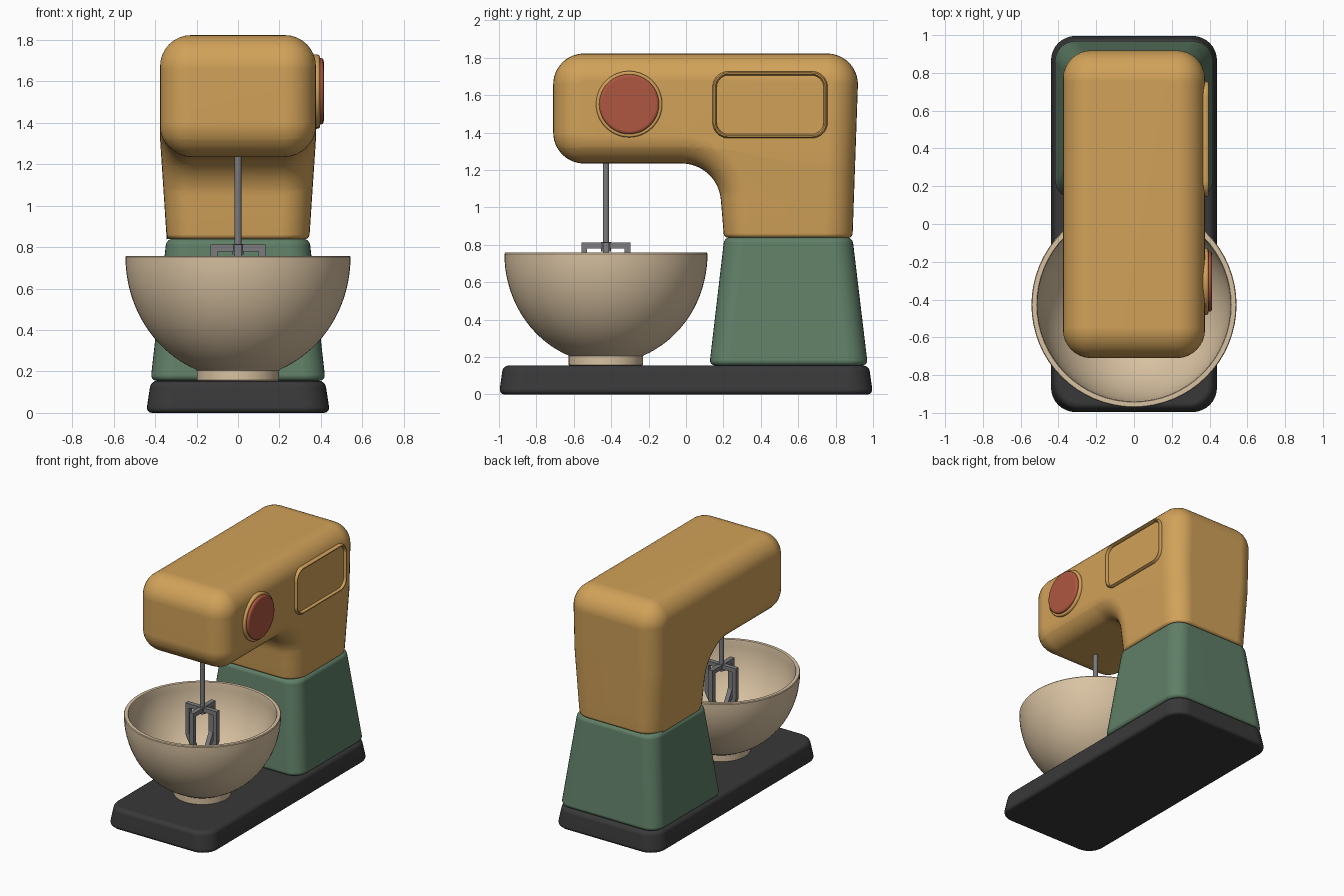
import bpy, bmesh, math
from mathutils import Vector

if "Cube" in bpy.data.objects:
    bpy.data.objects.remove(bpy.data.objects["Cube"])


def material(name, r, g, b):
    m = bpy.data.materials.new(name)
    m.diffuse_color = (r, g, b, 1)
    m.use_nodes = True
    m.node_tree.nodes["Principled BSDF"].inputs["Base Color"].default_value = m.diffuse_color
    return m


ORANGE = material("warm_orange", 0.64, 0.36, 0.10)
GREEN = material("muted_green", 0.115, 0.21, 0.135)
RED = material("brick_red", 0.42, 0.095, 0.05)
CREAM = material("cream", 0.69, 0.54, 0.36)
DARK = material("charcoal", 0.04, 0.04, 0.042)
STEEL = material("grey_steel", 0.20, 0.20, 0.21)


def finish(name, bm, mat, angle=35):
    bmesh.ops.recalc_face_normals(bm, faces=bm.faces[:])
    me = bpy.data.meshes.new(name)
    bm.to_mesh(me)
    bm.free()
    me.materials.append(mat)
    ob = bpy.data.objects.new(name, me)
    bpy.context.collection.objects.link(ob)
    bpy.ops.object.select_all(action='DESELECT')
    ob.select_set(True)
    bpy.context.view_layer.objects.active = ob
    bpy.ops.object.shade_smooth_by_angle(angle=math.radians(angle))
    wn = ob.modifiers.new("weighted_normals", 'WEIGHTED_NORMAL')
    wn.keep_sharp = True
    return ob


def skin(rings, loop=False):
    """Join equal rings of points with quads; cap the ends unless looped."""
    bm = bmesh.new()
    vs = [[bm.verts.new(p) for p in ring] for ring in rings]
    n = len(vs[0])
    for i in range(len(vs) if loop else len(vs) - 1):
        a, b = vs[i], vs[(i + 1) % len(vs)]
        for j in range(n):
            k = (j + 1) % n
            bm.faces.new((a[j], a[k], b[k], b[j]))
    if not loop:
        bm.faces.new(vs[0])
        bm.faces.new(vs[-1])
    return bm


def fillet(corners, steps=8):
    """Counter-clockwise polygon (u, v, radius) -> list of (point, outward normal)."""
    out = []
    for i, (u, v, r) in enumerate(corners):
        p = Vector((u, v))
        d1 = (p - Vector(corners[i - 1][:2])).normalized()
        d2 = (Vector(corners[(i + 1) % len(corners)][:2]) - p).normalized()
        n1, n2 = Vector((d1.y, -d1.x)), Vector((d2.y, -d2.x))
        mitre = (n1 + n2) / (1 + n1.dot(n2))
        if r == 0:
            out.append((p, mitre))
            continue
        s = 1 if d1.x * d2.y - d1.y * d2.x > 0 else -1
        centre = p - mitre * r * s
        turn = n1.angle_signed(n2)
        a0 = math.atan2(n1.y, n1.x)
        for k in range(steps + 1):
            a = a0 - turn * k / steps      # angle_signed is clockwise positive
            nrm = Vector((math.cos(a), math.sin(a)))
            out.append((centre + nrm * r * s, nrm))
    return out


def rect(u0, u1, v0, v1, r):
    return fillet([(u0, v0, r), (u1, v0, r), (u1, v1, r), (u0, v1, r)])


def tapered_block(name, bottom, top, z0, z1, r, bevel, mat):
    """Rounded-rectangle loft; bottom and top are (half_x, y0, y1)."""
    rings = []
    quarter = [math.radians(a) for a in (0, 22.5, 45, 67.5, 90)]
    levels = [(z0 + bevel * (1 - math.sin(a)), bevel * (1 - math.cos(a))) for a in reversed(quarter)]
    levels += [(z1 - bevel * (1 - math.sin(a)), bevel * (1 - math.cos(a))) for a in quarter]
    for z, inset in levels:
        t = (z - z0) / (z1 - z0)
        hx, y0, y1 = (a + (b - a) * t for a, b in zip(bottom, top))
        rings.append([(p.x - n.x * inset, p.y - n.y * inset, z)
                      for p, n in rect(-hx, hx, y0, y1, r)])
    return finish(name, skin(rings), mat, 50)


def lathe(name, profile, loc, mat, along_x=False, n=64, angle=35):
    rings = []
    for r, h in profile:
        ring = []
        for i in range(n):
            a = math.tau * i / n
            c, s = r * math.cos(a), r * math.sin(a)
            ring.append(Vector(loc) + (Vector((h, c, s)) if along_x else Vector((c, s, h))))
        rings.append(ring)
    return finish(name, skin(rings), mat, angle)


def frame(name, outline, section, place, mat):
    """Sweep a section of (inset, depth) points round a closed outline."""
    rings = [[place(p.x - n.x * i, p.y - n.y * i, d) for i, d in section] for p, n in outline]
    return finish(name, skin(rings, loop=True), mat)


# Base plate and pedestal
tapered_block("base_plate", (0.444, -1.0, 1.0), (0.42, -0.978, 0.978), 0, 0.155, 0.13, 0.03, DARK)
tapered_block("pedestal", (0.422, 0.125, 0.972), (0.345, 0.205, 0.89), 0.155, 0.84, 0.11, 0.03, GREEN)

# Motor head with neck: side profile with rounded flanks, cut flat at the pedestal
HW, R, CUT = 0.376, 0.15, 0.838
profile = fillet([(-0.71, 1.235, 0.165), (0.17, 1.235, 0.21), (0.24, 0.4, 0.16),
                  (0.875, 0.4, 0.16), (0.925, 1.823, 0.165), (-0.71, 1.823, 0.165)], 12)
rings = []
for side in (-1, 1):
    for k in range(9):
        a = math.radians(90 * ((8 - k) if side < 0 else k) / 8)
        x = side * (HW - R + R * math.sin(a))
        inset = R * (1 - math.cos(a))
        rings.append([(x, p.x - n.x * inset, p.y - n.y * inset) for p, n in profile])
bm = skin(rings)
for z in (1.32, 1.2, 1.08, 0.96, CUT):
    bmesh.ops.bisect_plane(bm, geom=bm.verts[:] + bm.edges[:] + bm.faces[:], dist=1e-5,
                           plane_co=(0, 0, z), plane_no=(0, 0, 1), clear_inner=(z == CUT))
for v in bm.verts:                                   # neck narrows downwards
    t = min(1, max(0, (1.32 - v.co.z) / (1.32 - CUT)))
    v.co.x *= 1 - 0.085 * t
rim = [e for e in bm.edges if e.is_boundary]
bmesh.ops.holes_fill(bm, edges=rim, sides=0)
rim = [e for e in bm.edges if all(abs(v.co.z - CUT) < 1e-4 for v in e.verts)]
bmesh.ops.bevel(bm, geom=rim, offset=0.022, segments=3, profile=0.5, affect='EDGES')
finish("motor_head", bm, ORANGE, 50)

# Side panel trim on the right flank
circle = [(0.011 + 0.011 * math.cos(math.tau * i / 10), 0.02 * math.sin(math.tau * i / 10))
          for i in range(10)]
frame("side_panel_trim", rect(0.142, 0.757, 1.37, 1.728, 0.085), circle,
      lambda u, v, d: (HW + d, u, v), ORANGE)

# Speed knob with its collar
KNOB = (0, -0.304, 1.552)
lathe("knob_collar", [(0.177, 0.35), (0.177, 0.383), (0.174, 0.391), (0.167, 0.395)],
      KNOB, ORANGE, True, angle=50)
lathe("speed_knob", [(0.160, 0.37), (0.160, 0.402), (0.157, 0.409), (0.150, 0.413), (0.142, 0.414)],
      KNOB, RED, True, angle=50)

# Mixing bowl: foot, outer wall, rim, inner wall
YB = -0.428
bowl = [(0.192, 0.153), (0.199, 0.158), (0.199, 0.205)]
for k in range(19):
    a = math.radians(68 * (1 - k / 18))
    bowl.append((0.543 * math.cos(a), 0.752 - 0.585 * math.sin(a)))
bowl += [(0.539, 0.758), (0.515, 0.758), (0.511, 0.752)]
for k in range(1, 19):
    a = math.radians(83 * k / 18)
    bowl.append((0.511 * math.cos(a), 0.752 - 0.545 * math.sin(a)))
lathe("mixing_bowl", bowl, (0, YB, 0), CREAM)

# Beater: shaft, hub and two crossed loops
lathe("beater_shaft", [(0.017, 0.78), (0.017, 1.3)], (0, YB, 0), STEEL, n=20)
lathe("beater_hub", [(0.027, 0.765), (0.027, 0.814)], (0, YB, 0), STEEL, n=20)
loop_shape = fillet([(-0.132, 0.812, 0), (-0.132, 0.57, 0.07), (-0.065, 0.45, 0.06),
                     (0.065, 0.45, 0.06), (0.132, 0.57, 0.07), (0.132, 0.812, 0)], 4)
square = [(0, -0.017), (0.032, -0.017), (0.032, 0.017), (0, 0.017)]
frame("beater_loop_across", loop_shape, square, lambda u, v, d: (u, YB + d, v), STEEL)
frame("beater_loop_along", loop_shape, square, lambda u, v, d: (d, YB + u, v), STEEL)
